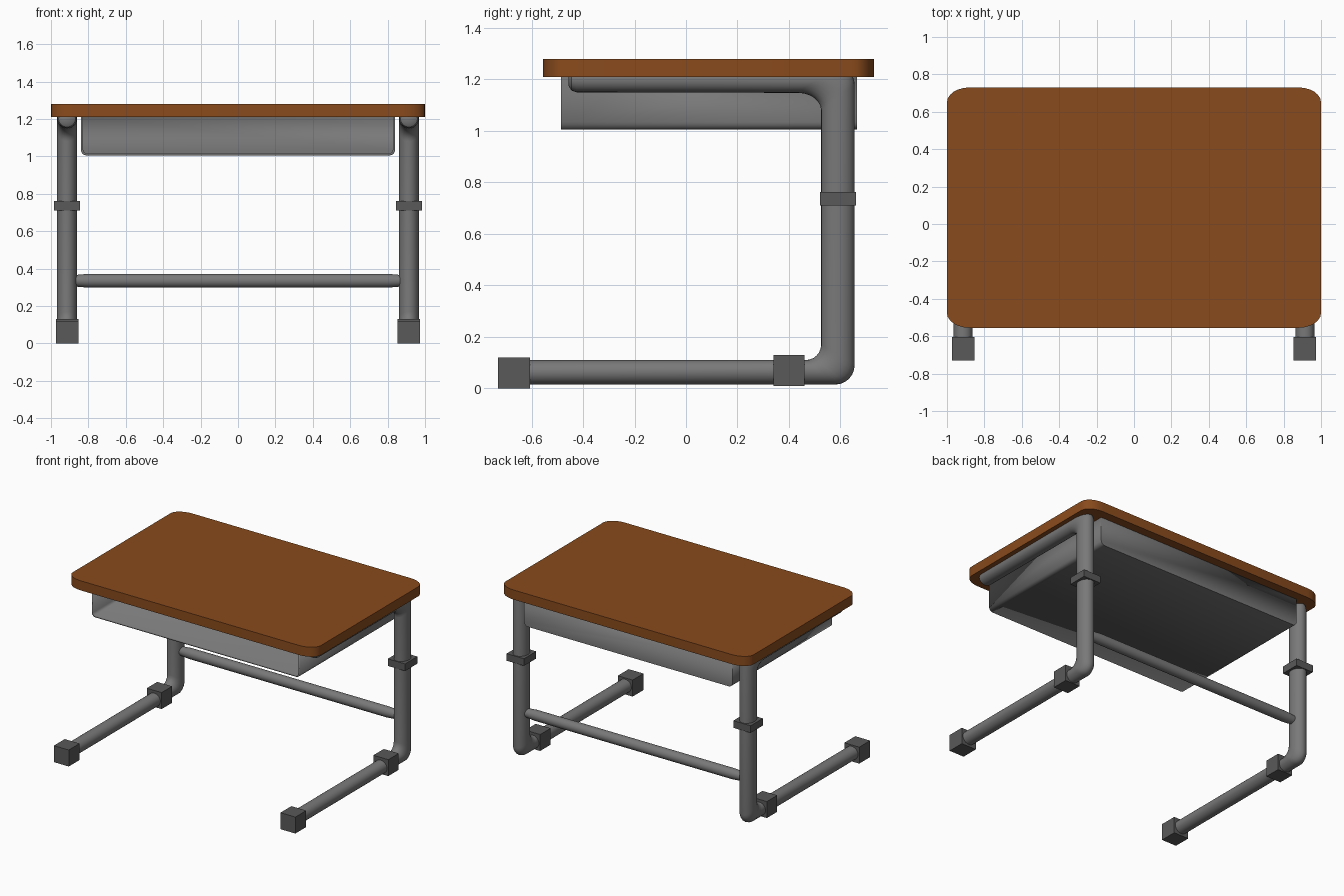
import bpy, bmesh
from math import sin, cos, pi, radians
from mathutils import Vector

if "Cube" in bpy.data.objects:
    bpy.data.objects.remove(bpy.data.objects["Cube"])


def material(name, color):
    m = bpy.data.materials.new(name)
    m.diffuse_color = (*color, 1)
    m.use_nodes = True
    m.node_tree.nodes["Principled BSDF"].inputs["Base Color"].default_value = m.diffuse_color
    return m


WOOD = material("wood", (0.25, 0.07, 0.012))
STEEL = material("steel", (0.19, 0.19, 0.19))
CAP = material("cap", (0.1, 0.1, 0.1))


def finish(name, bm, mat, recalc=True, smooth=True):
    if recalc:
        bmesh.ops.recalc_face_normals(bm, faces=bm.faces[:])
    me = bpy.data.meshes.new(name)
    bm.to_mesh(me)
    bm.free()
    me.materials.append(mat)
    ob = bpy.data.objects.new(name, me)
    bpy.context.collection.objects.link(ob)
    if smooth:
        bpy.ops.object.select_all(action='DESELECT')
        bpy.context.view_layer.objects.active = ob
        ob.select_set(True)
        bpy.ops.object.shade_smooth_by_angle(angle=radians(35))
    return ob


def box(name, lo, hi, mat):
    bm = bmesh.new()
    bmesh.ops.create_cube(bm, size=1)
    for v in bm.verts:
        v.co = [a + (b - a) * (c + 0.5) for a, b, c in zip(lo, hi, v.co)]
    return finish(name, bm, mat, smooth=False)


def sweep(name, sections, mat, sides=24):
    """Skin elliptical rings given as (centre, half axis u, half axis v)."""
    bm = bmesh.new()
    rings = [[bm.verts.new(c + u * cos(2 * pi * k / sides) + v * sin(2 * pi * k / sides))
              for k in range(sides)] for c, u, v in sections]
    for a, b in zip(rings, rings[1:]):
        for k in range(sides):
            j = (k + 1) % sides
            bm.faces.new((a[k], a[j], b[j], b[k]))
    bm.faces.new(rings[0])
    bm.faces.new(rings[-1])
    return finish(name, bm, mat)


def arc(cx, cy, rx, ry, a0, a1, n=6):
    return [(cx + rx * cos(radians(a0 + (a1 - a0) * i / n)),
             cy + ry * sin(radians(a0 + (a1 - a0) * i / n))) for i in range(n + 1)]


# Desktop: rounded rectangle slab
bm = bmesh.new()
rx, ry = 0.12, 0.08
outline = (arc(1 - rx, 0.73 - ry, rx, ry, 0, 90) + arc(-1 + rx, 0.73 - ry, rx, ry, 90, 180)
           + arc(-1 + rx, -0.555 + ry, rx, ry, 180, 270) + arc(1 - rx, -0.555 + ry, rx, ry, 270, 360))
face = bm.faces.new([bm.verts.new((x, y, 1.21)) for x, y in outline])
ext = bmesh.ops.extrude_face_region(bm, geom=[face])
for v in ext["geom"]:
    if isinstance(v, bmesh.types.BMVert):
        v.co.z = 1.28
finish("desktop", bm, WOOD)

# Storage tray: U profile, closed back, open front
bm = bmesh.new()
r = 0.03
prof = ([(-0.84, 1.21)] + arc(-0.84 + r, 1.005 + r, r, r, 180, 270, 4)
        + arc(0.84 - r, 1.005 + r, r, r, 270, 360, 4) + [(0.84, 1.21)])
front = [bm.verts.new((x, -0.485, z)) for x, z in prof]
back = [bm.verts.new((x, 0.665, z)) for x, z in prof]
for i in range(len(prof) - 1):
    bm.faces.new((front[i], back[i], back[i + 1], front[i + 1]))
bm.faces.new(back[::-1])
tray = finish("tray", bm, STEEL, recalc=False)
mod = tray.modifiers.new("thickness", 'SOLIDIFY')
mod.thickness = 0.012
mod.offset = -1
mod.use_even_offset = True

# Leg tube: inner and outer (y, z) outlines of the C-shaped frame
inner = ([(-0.65, 0.11)] + arc(0.465, 0.17, 0.06, 0.06, -90, 0)
         + arc(0.435, 1.08, 0.09, 0.068, 0, 90) + [(-0.425, 1.15), (-0.445, 1.157), (-0.456, 1.175)])
outer = ([(-0.65, 0.015)] + arc(0.58, 0.09, 0.075, 0.075, -90, 0)
         + arc(0.585, 1.18, 0.07, 0.07, 0, 90) + [(-0.425, 1.25), (-0.445, 1.243), (-0.456, 1.225)])
widths = [0.05] * 2 + [0.054] * (len(inner) - 5) + [0.052, 0.045, 0.027]

LEG = 0.914
for s, side in ((-1, "left"), (1, "right")):
    x = s * LEG
    sections = []
    for (iy, iz), (oy, oz), w in zip(inner, outer, widths):
        i, o = Vector((x, iy, iz)), Vector((x, oy, oz))
        sections.append(((i + o) / 2, (o - i) / 2, Vector((w, 0, 0))))
    sweep(side + "_leg_tube", sections, STEEL)
    # Feet and height collar
    box(side + "_front_foot", (x - 0.06, -0.73, 0), (x + 0.06, -0.605, 0.12), CAP)
    box(side + "_rear_foot", (x - 0.06, 0.34, 0.01), (x + 0.06, 0.46, 0.13), CAP)
    box(side + "_collar", (x - 0.07, 0.52, 0.71), (x + 0.07, 0.661, 0.762), CAP)

# Crossbar between the legs, slightly tapered ends
bar = [(-0.87, 0.031), (-0.8, 0.037), (0.8, 0.037), (0.87, 0.031)]
sweep("crossbar", [(Vector((x, 0.59, 0.335)), Vector((0, q, 0)), Vector((0, 0, q))) for x, q in bar], STEEL)
